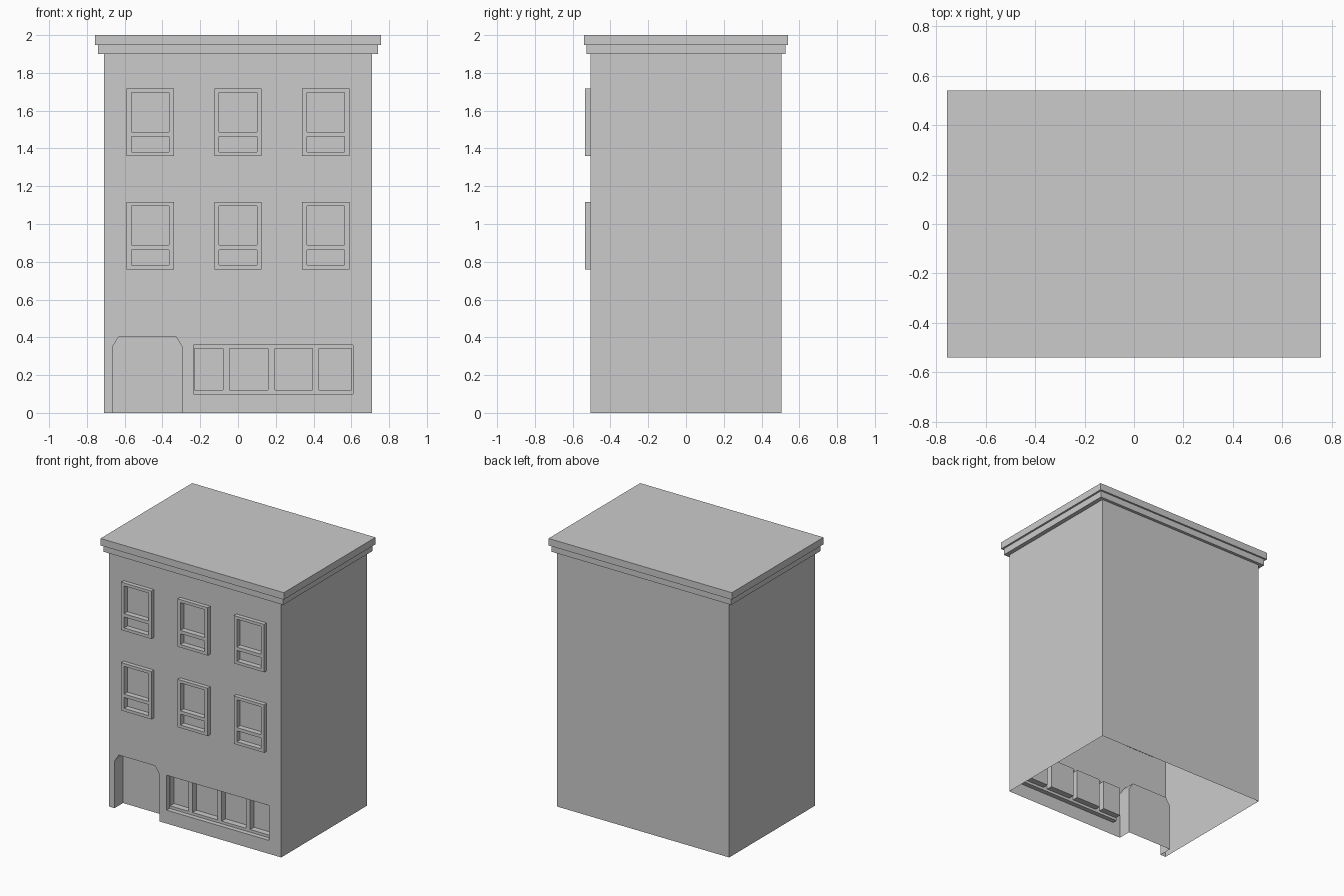
import bpy, bmesh

if "Cube" in bpy.data.objects:
    bpy.data.objects.remove(bpy.data.objects["Cube"])

FRONT = -0.505          # plane of the front wall


def make_object(name, bm):
    bmesh.ops.recalc_face_normals(bm, faces=bm.faces)
    mesh = bpy.data.meshes.new(name)
    bm.to_mesh(mesh)
    bm.free()
    obj = bpy.data.objects.new(name, mesh)
    bpy.context.collection.objects.link(obj)
    return obj


def add_prism(bm, profile, y0, y1):
    """Extrude an (x, z) outline from y0 to y1."""
    face = bm.faces.new([bm.verts.new((x, y0, z)) for x, z in profile])
    side = bmesh.ops.extrude_face_region(bm, geom=[face], use_keep_orig=True)
    verts = [v for v in side["geom"] if isinstance(v, bmesh.types.BMVert)]
    bmesh.ops.translate(bm, verts=verts, vec=(0, y1 - y0, 0))


def rect(x0, x1, z0, z1):
    return [(x0, z0), (x1, z0), (x1, z1), (x0, z1)]


def prisms(name, profiles, y0, y1):
    bm = bmesh.new()
    for p in profiles:
        add_prism(bm, p, y0, y1)
    return make_object(name, bm)


def cut(obj, profiles, y0, y1):
    """Cut pockets with the given outlines into an object."""
    cutter = prisms("cutter", profiles, y0, y1)
    cutter.hide_render = True
    mod = obj.modifiers.new("cut", 'BOOLEAN')
    mod.operation = 'DIFFERENCE'
    mod.solver = 'EXACT'
    mod.object = cutter
    bpy.context.view_layer.objects.active = obj
    bpy.ops.object.modifier_apply(modifier=mod.name)
    bpy.data.objects.remove(cutter)


# Building walls
walls = prisms("walls", [rect(-0.71, 0.71, 0, 1.9)], FRONT, 0.505)

# Door alcove with clipped top corners
cut(walls, [[(-0.665, -0.1), (-0.295, -0.1), (-0.295, 0.35),
             (-0.33, 0.405), (-0.63, 0.405), (-0.665, 0.35)]], -0.7, FRONT + 0.1)

# Shop window: recessed frame, then four deeper panes
cut(walls, [rect(-0.235, 0.61, 0.1, 0.36)], -0.7, FRONT + 0.035)
shop_panes = [(-0.23, -0.08), (-0.045, 0.16), (0.195, 0.395), (0.43, 0.6)]
cut(walls, [rect(a, b, 0.12, 0.34) for a, b in shop_panes], -0.6, FRONT + 0.08)

# Openings for the upper windows
spots = [(x, z) for z in (0.76, 1.36) for x in (-0.465, 0, 0.465)]
frames = [rect(x - 0.125, x + 0.125, z, z + 0.357) for x, z in spots]
cut(walls, frames, -0.7, FRONT + 0.02)

# Open the shell: no floor, no inner ceiling, window openings pierced
bm = bmesh.new()
bm.from_mesh(walls.data)
drop = []
for f in bm.faces:
    c = f.calc_center_median()
    in_window = 0.7 < c.z < 1.8 and FRONT + 0.001 < c.y < -0.45
    if c.z < 0.001 or c.z > 1.899 or in_window:
        drop.append(f)
bmesh.ops.delete(bm, geom=drop, context='FACES')
bm.to_mesh(walls.data)
bm.free()

# Upper windows: projecting frames with two sunk panes each
for i, ((x, z), outline) in enumerate(zip(spots, frames)):
    frame = prisms(f"window_{i + 1}", [outline], -0.535, FRONT + 0.02)
    cut(frame, [rect(x - 0.1, x + 0.1, z + 0.022, z + 0.103),
                rect(x - 0.1, x + 0.1, z + 0.128, z + 0.335)], -0.7, FRONT + 0.01)

# Stepped cornice and flat roof
steps = [(0.71, 0.505, 1.9), (0.742, 0.527, 1.9), (0.742, 0.527, 1.948),
         (0.756, 0.54, 1.948), (0.756, 0.54, 2.0)]
bm = bmesh.new()
rings = [[bm.verts.new((sx * hx, sy * hy, z))
          for sx, sy in ((-1, -1), (1, -1), (1, 1), (-1, 1))] for hx, hy, z in steps]
for low, high in zip(rings, rings[1:]):
    for k in range(4):
        n = (k + 1) % 4
        bm.faces.new((low[k], low[n], high[n], high[k]))
bm.faces.new(rings[-1])
make_object("cornice_roof", bm)
